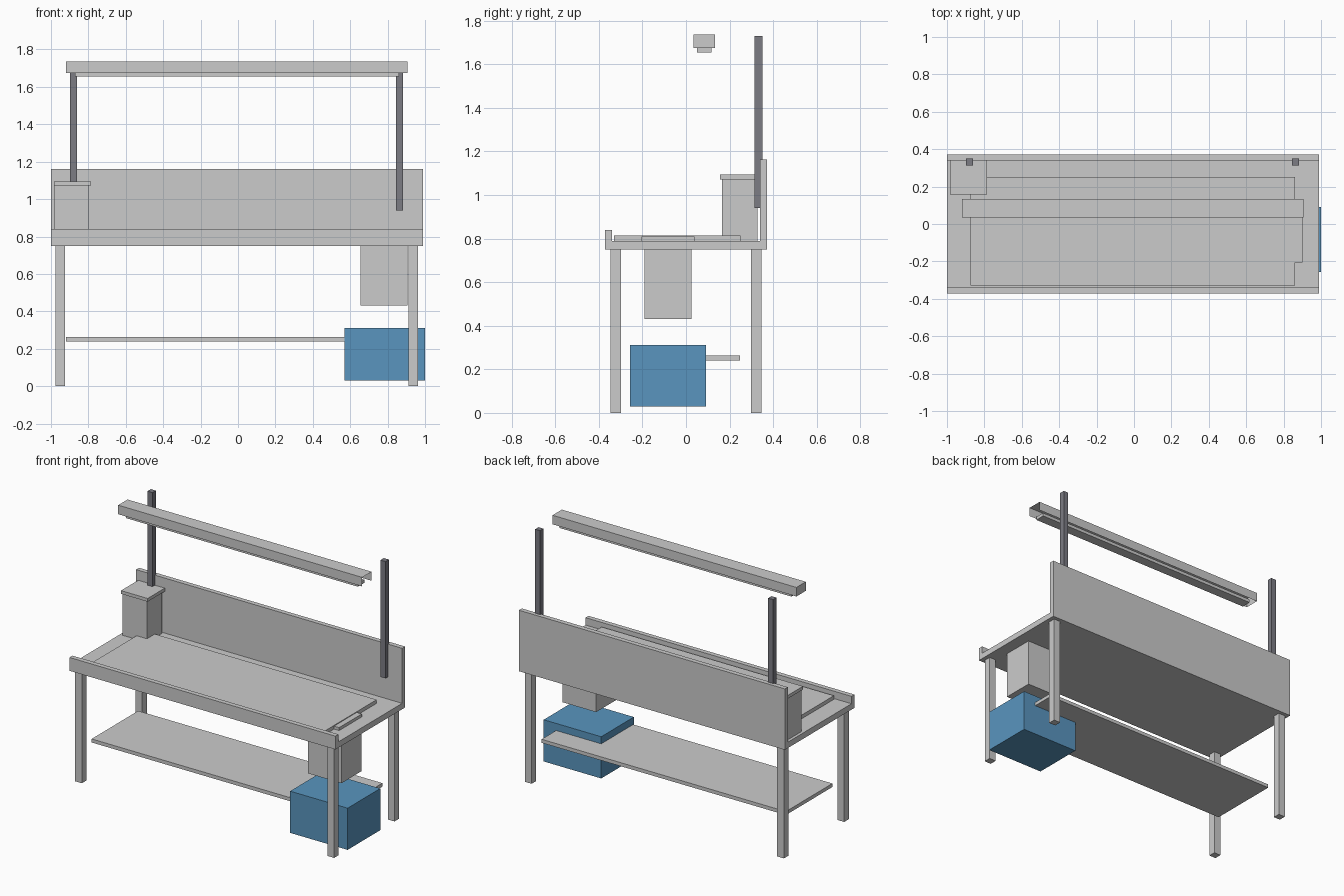
import bpy, bmesh

if "Cube" in bpy.data.objects:
    bpy.data.objects.remove(bpy.data.objects["Cube"])


def box(name, x, y, z, skip=(), color=None):
    """Axis-aligned box from (min, max) ranges; skip lists faces left open."""
    bm = bmesh.new()
    v = [bm.verts.new((a, b, c)) for a in x for b in y for c in z]
    sides = {"left": (0, 1, 3, 2), "right": (4, 6, 7, 5), "front": (0, 4, 5, 1),
             "back": (2, 3, 7, 6), "bottom": (0, 2, 6, 4), "top": (1, 5, 7, 3)}
    for side, idx in sides.items():
        if side not in skip:
            bm.faces.new([v[i] for i in idx])
    mesh = bpy.data.meshes.new(name)
    bm.to_mesh(mesh)
    bm.free()
    ob = bpy.data.objects.new(name, mesh)
    bpy.context.collection.objects.link(ob)
    if color:
        mat = bpy.data.materials.new(name + "_material")
        mat.diffuse_color = color
        mat.use_nodes = True
        mat.node_tree.nodes["Principled BSDF"].inputs["Base Color"].default_value = mat.diffuse_color
        mesh.materials.append(mat)
    return ob


# Bench: slab, front lip, splash back
box("bench_top", (-1, 0.99), (-0.372, 0.372), (0.75, 0.79))
box("front_lip", (-1, 0.99), (-0.372, -0.34), (0.75, 0.84))
box("back_panel", (-1, 0.99), (0.34, 0.372), (0.75, 1.162))

# Legs
for side, x in (("left", (-0.975, -0.925)), ("right", (0.912, 0.962))):
    for end, y in (("front", (-0.347, -0.298)), ("back", (0.298, 0.347))):
        box(f"{end}_{side}_leg", x, y, (0, 0.75))

# Work mat and waste chute with its rim
box("work_mat", (-0.875, 0.862), (-0.33, 0.25), (0.79, 0.815))
box("chute_rim", (0.655, 0.9), (-0.205, 0.038), (0.79, 0.81))
box("waste_chute", (0.655, 0.907), (-0.19, 0.025), (0.43, 0.75))

# Lower shelf and blue bin
box("lower_shelf", (-0.92, 0.907), (-0.25, 0.247), (0.24, 0.264))
box("blue_bin", (0.57, 1.0), (-0.257, 0.092), (0.03, 0.312),
    color=(0.1, 0.3, 0.52, 1))

# Corner cabinet with cap
box("cabinet_body", (-0.98, -0.797), (0.166, 0.328), (0.79, 1.072))
box("cabinet_cap", (-0.985, -0.786), (0.157, 0.34), (1.072, 1.094))

# Upright posts
for side, x in (("left", (-0.897, -0.86)), ("right", (0.846, 0.883))):
    box(f"{side}_post", x, (0.314, 0.35), (0.94, 1.73), color=(0.2, 0.2, 0.23, 1))

# Lamp: hood open below and at the right end, with a diffuser strip
box("lamp_hood", (-0.92, 0.905), (0.034, 0.134), (1.675, 1.736),
    skip=("right", "bottom"))
box("lamp_strip", (-0.872, 0.862), (0.05, 0.118), (1.655, 1.677))
